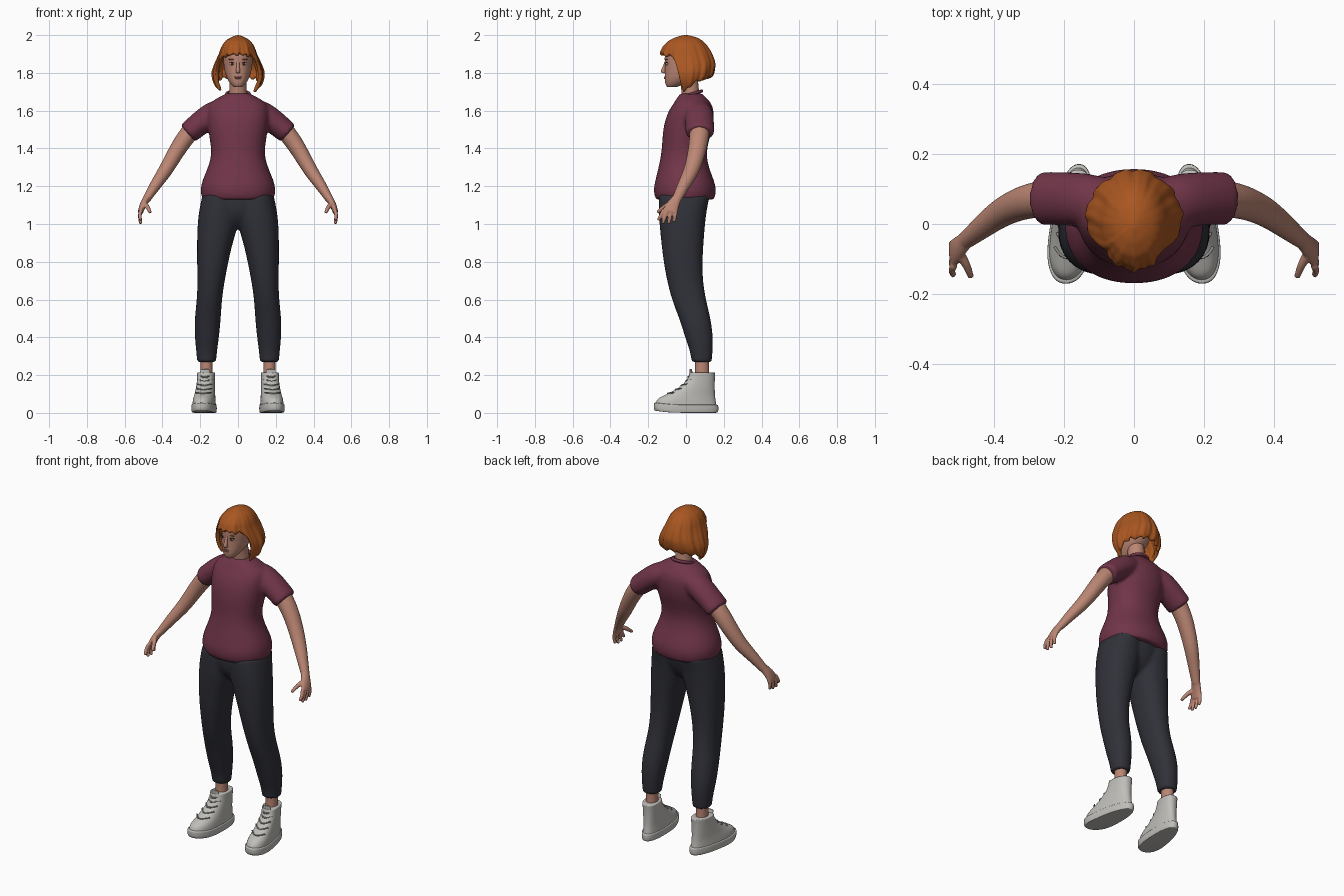
import bpy, bmesh, math
from mathutils import Vector, Matrix

cube = bpy.data.objects.get("Cube")
if cube:
    bpy.data.objects.remove(cube, do_unlink=True)


def material(name, r, g, b):
    m = bpy.data.materials.new(name)
    m.use_nodes = True
    m.diffuse_color = (r, g, b, 1)
    node = m.node_tree.nodes["Principled BSDF"]
    node.inputs["Base Color"].default_value = (r, g, b, 1)
    node.inputs["Roughness"].default_value = 0.8
    return m


SKIN = material("skin", 0.50, 0.24, 0.175)
SHIRT = material("plum cloth", 0.165, 0.036, 0.066)
PANTS = material("charcoal cloth", 0.03, 0.031, 0.041)
HAIR = material("ginger hair", 0.40, 0.095, 0.015)
SHOE = material("pale grey canvas", 0.52, 0.51, 0.48)
LACE = material("grey lace", 0.30, 0.30, 0.28)
EYE = material("eye white", 0.60, 0.52, 0.48)
DARK = material("dark brown", 0.05, 0.022, 0.015)
LIPS = material("lip pink", 0.36, 0.13, 0.11)


def loft(bm, rings, along=False, sides=20, power=2.0):
    """Closed skin over rings (x, y, z, rx, ry), level or square to the path."""
    rings = [Vector(r) for r in rings]
    # Extra rings beside both ends keep the ends crisp when subdivided
    rings = [rings[0], rings[0].lerp(rings[1], 0.08), *rings[1:-1],
             rings[-1].lerp(rings[-2], 0.08), rings[-1]]
    loops = []
    for i, r in enumerate(rings):
        u, v = Vector((1, 0, 0)), Vector((0, 1, 0))
        if along:
            a, b = rings[max(i - 1, 0)], rings[min(i + 1, len(rings) - 1)]
            d = (Vector(b[:3]) - Vector(a[:3])).normalized()
            u = d.cross(v).normalized()
            v = u.cross(d)
        loop = []
        for k in range(sides):
            t = math.tau * k / sides
            c, s = math.cos(t), math.sin(t)
            c = math.copysign(abs(c) ** (2 / power), c)
            s = math.copysign(abs(s) ** (2 / power), s)
            loop.append(bm.verts.new(Vector(r[:3]) + u * c * r[3] + v * s * r[4]))
        loops.append(loop)
    for a, b in zip(loops, loops[1:]):
        for k in range(sides):
            n = (k + 1) % sides
            bm.faces.new((a[k], b[k], b[n], a[n]))
    bm.faces.new(loops[0])
    bm.faces.new(loops[-1])


def spans(rows):
    """Rows (z, x min, x max, y min, y max) as level rings."""
    return [((a + b) / 2, (c + d) / 2, z, (b - a) / 2, (d - c) / 2)
            for z, a, b, c, d in rows]


def even(rows):
    """Rows (z, half width, y min, y max) as level rings."""
    return spans([(z, -w, w, c, d) for z, w, c, d in rows])


def blob(bm, centre, radii):
    bmesh.ops.create_uvsphere(bm, u_segments=16, v_segments=10, radius=1,
                              matrix=Matrix.Translation(centre) @ Matrix.Diagonal((*radii, 1)))


def make(name, bm, mat, side=1, subdiv=2, voxel=0, closed=True):
    for v in bm.verts:
        v.co.x *= side
    if closed:
        bmesh.ops.recalc_face_normals(bm, faces=bm.faces)
    mesh = bpy.data.meshes.new(name)
    bm.to_mesh(mesh)
    bm.free()
    mesh.materials.append(mat)
    mesh.shade_smooth()
    ob = bpy.data.objects.new(name, mesh)
    bpy.context.collection.objects.link(ob)
    if subdiv:
        m = ob.modifiers.new("subdivide", 'SUBSURF')
        m.levels = m.render_levels = subdiv
    if voxel:
        m = ob.modifiers.new("blend", 'REMESH')
        m.mode, m.voxel_size, m.use_smooth_shade = 'VOXEL', voxel, True
        m = ob.modifiers.new("relax", 'SMOOTH')
        m.factor, m.iterations = 0.5, 3
    return ob


def lerp_table(table, x):
    for a, b in zip(table, table[1:]):
        if a[0] <= x <= b[0]:
            f = (x - a[0]) / (b[0] - a[0])
            return [p + (q - p) * f for p, q in zip(a, b)]
    return table[-1] if x > table[-1][0] else table[0]


# Shirt: torso and sleeves blended into one surface
bm = bmesh.new()
loft(bm, even([(1.128, .188, -.158, .148), (1.15, .198, -.17, .158), (1.19, .202, -.174, .162),
               (1.24, .188, -.162, .147), (1.3, .16, -.147, .122), (1.37, .14, -.132, .108),
               (1.44, .15, -.127, .122), (1.5, .16, -.123, .142), (1.56, .166, -.11, .15),
               (1.61, .166, -.087, .147), (1.645, .15, -.062, .132), (1.672, .1, -.046, .105),
               (1.692, .062, -.03, .085)]), power=2.2)
for s in (1, -1):
    loft(bm, [(s * .08, .06, 1.6, .06, .07), (s * .13, .068, 1.585, .07, .078),
              (s * .2, .073, 1.535, .064, .077), (s * .267, .073, 1.478, .059, .077)], along=True)
make("shirt", bm, SHIRT, voxel=0.011)

# Collar band, lower at the front
bpy.ops.mesh.primitive_torus_add(major_radius=0.06, minor_radius=0.009, major_segments=40,
                                 minor_segments=10, location=(0, .025, 1.686), rotation=(.3, 0, 0))
collar = bpy.context.object
collar.name = "collar"
collar.data.materials.append(SHIRT)
collar.data.shade_smooth()

# Trousers: hips and both legs blended together
bm = bmesh.new()
loft(bm, even([(1.16, .188, -.145, .13), (1.06, .17, -.142, .106),
               (1.0, .09, -.1, .07), (.975, .04, -.06, .03)]))
LEG = [(1.16, 0, .188, -.145, .13), (1.08, -.01, .206, -.147, .112), (1, -.005, .216, -.142, .102),
       (.9, .028, .218, -.132, .094), (.8, .05, .218, -.12, .088), (.7, .07, .215, -.102, .09),
       (.6, .085, .218, -.077, .106), (.5, .09, .231, -.036, .132), (.4, .1, .23, -.006, .145),
       (.33, .11, .222, .02, .142), (.268, .116, .217, .03, .137)]
for s in (1, -1):
    loft(bm, [(s * x, *r) for x, *r in spans(LEG)], power=2.2)
make("trousers", bm, PANTS, voxel=0.011)

# Head and neck
bm = bmesh.new()
loft(bm, even([(1.725, .022, -.1, -.05), (1.74, .04, -.111, -.01), (1.77, .06, -.114, .05),
               (1.8, .07, -.113, .09), (1.84, .077, -.112, .11), (1.88, .079, -.116, .12),
               (1.92, .077, -.11, .118), (1.955, .062, -.085, .09), (1.975, .03, -.04, .04)]), power=2.15)
loft(bm, [(0, .035, 1.63, .052, .052), (0, .022, 1.7, .046, .046), (0, .012, 1.8, .046, .05)])
make("head_and_neck", bm, SKIN)

# Nose
bm = bmesh.new()
loft(bm, [(0, -.106, 1.862, .008, .007), (0, -.113, 1.835, .008, .009), (0, -.121, 1.812, .012, .014),
          (0, -.117, 1.798, .012, .012)], sides=12)
make("nose", bm, SKIN)

# Lips
bm = bmesh.new()
blob(bm, (0, -.111, 1.778), (.019, .006, .004))
blob(bm, (0, -.111, 1.771), (.015, .006, .004))
make("lips", bm, LIPS, subdiv=0)

# Eyes, lashes and brows
for side, s in (("left", 1), ("right", -1)):
    for part, mat, centre, radii in (
            ("eye", EYE, (.031, -.101, 1.847), (.014, .008, .007)),
            ("iris", DARK, (.031, -.106, 1.847), (.006, .005, .006)),
            ("lash", DARK, (.032, -.102, 1.854), (.016, .008, .0025)),
            ("brow", HAIR, (.033, -.104, 1.871), (.018, .006, .003))):
        bm = bmesh.new()
        blob(bm, centre, radii)
        make(f"{side}_{part}", bm, mat, s, subdiv=0)

# Bobbed hair: wavy shell from crown to a hem that is cut high over the face
SHAPE = [(-2.0, .006, -.012, .01), (-1.99, .036, -.052, .055), (-1.97, .067, -.092, .09),
         (-1.94, .087, -.12, .116), (-1.9, .1, -.137, .14), (-1.85, .123, -.127, .158),
         (-1.8, .141, -.115, .15), (-1.75, .132, -.1, .127), (-1.69, .095, -.08, .09)]
HEM = [(0, 1.9), (52, 1.89), (62, 1.865), (68, 1.73), (75, 1.695), (95, 1.715),
       (115, 1.755), (180, 1.78)]
bm = bmesh.new()
COLS, ROWS = 96, 14
grid = []
for j in range(ROWS + 1):
    t = j / ROWS
    row = []
    for i in range(COLS):
        a = math.tau * i / COLS
        deg = math.degrees(min(a, math.tau - a))
        hem = lerp_table(HEM, deg)[1] + .008 * math.sin(17 * a)
        z = 2 - (2 - hem) * t ** 1.5
        _, w, front, back = lerp_table(SHAPE, -z)
        wave = 1 + t * (.03 * math.sin(11 * a + 2 * t) + .02 * math.sin(23 * a + 1))
        row.append(bm.verts.new((w * wave * math.sin(a), (front + back) / 2
                                 - (back - front) / 2 * wave * math.cos(a), z)))
    grid.append(row)
for up, low in zip(grid, grid[1:]):
    for i in range(COLS):
        n = (i + 1) % COLS
        bm.faces.new((up[i], low[i], low[n], up[n]))
bm.faces.new(grid[0])
hair = make("hair", bm, HAIR, subdiv=0, closed=False)
mod = hair.modifiers.new("thickness", 'SOLIDIFY')
mod.thickness, mod.offset = 0.02, -1
mod = hair.modifiers.new("subdivide", 'SUBSURF')
mod.levels = mod.render_levels = 1

# Arms with hands, ankles, shoes
SOLE = [(0, .107, .227, -.165, .168), (.012, .103, .231, -.174, .175), (.045, .104, .23, -.172, .172)]
UPPER = [(.03, .108, .226, -.165, .165), (.068, .11, .224, -.156, .158), (.092, .113, .221, -.11, .155),
         (.13, .116, .22, -.04, .153), (.175, .117, .219, .008, .153), (.215, .116, .22, .018, .156)]
for side, s in (("left", 1), ("right", -1)):
    bm = bmesh.new()
    loft(bm, [(.21, .075, 1.54, .05, .055), (.285, .07, 1.45, .048, .052), (.335, .055, 1.37, .043, .047),
              (.385, .03, 1.28, .038, .042), (.435, -.01, 1.21, .031, .034),
              (.488, -.052, 1.125, .021, .025)], along=True)
    loft(bm, [(.48, -.045, 1.14, .021, .025), (.505, -.072, 1.1, .018, .035),
              (.517, -.085, 1.06, .014, .042)], along=True)
    for y, tip, z in ((-.118, -.147, 1.02), (-.098, -.122, 1.002), (-.076, -.092, 1.0), (-.054, -.062, 1.012)):
        loft(bm, [(.513, y, 1.075, .011, .011), (.522, (y + tip) / 2, 1.045, .011, .011),
                  (.515, tip, z, .009, .009)], along=True, sides=10)
    loft(bm, [(.5, -.08, 1.11, .015, .015), (.477, -.118, 1.09, .013, .013),
              (.465, -.153, 1.06, .009, .009)], along=True, sides=10)
    make(f"{side}_arm", bm, SKIN, s, voxel=0.0045)

    bm = bmesh.new()
    loft(bm, [(.167, .085, .33, .036, .04), (.167, .085, .25, .032, .036), (.167, .085, .18, .034, .04)])
    make(f"{side}_ankle", bm, SKIN, s)

    parts = {p: bmesh.new() for p in ("sole", "shoe_upper", "laces")}
    loft(parts["sole"], spans(SOLE), power=2.4)
    loft(parts["shoe_upper"], spans(UPPER), power=2.4)
    loft(parts["shoe_upper"], [(.168, .035, .16, .03, .012), (.168, .024, .232, .026, .007)])
    for z in (.1, .122, .145, .168, .19):
        y = lerp_table(UPPER, z)[3]
        for tilt in (.008, -.008):
            loft(parts["laces"], [(.128, y + .03, z - tilt, .004, .004), (.148, y + .003, z - tilt / 2, .004, .004),
                                  (.168, y - .004, z, .004, .004), (.188, y + .003, z + tilt / 2, .004, .004),
                                  (.208, y + .03, z + tilt, .004, .004)], along=True, sides=8)
    for part, bm in parts.items():
        # Splay the foot outward, widen the toe and lift its tip
        for v in bm.verts:
            y = v.co.y
            v.co.x = .168 + (v.co.x - .168) * (1 - 1.1 * max(y, -.1)) + (.08 - y) * .11
            v.co.z += max(0, -y - .08) * .12
        make(f"{side}_{part}", bm, LACE if part == "laces" else SHOE, s, subdiv=1 if part == "laces" else 2)
